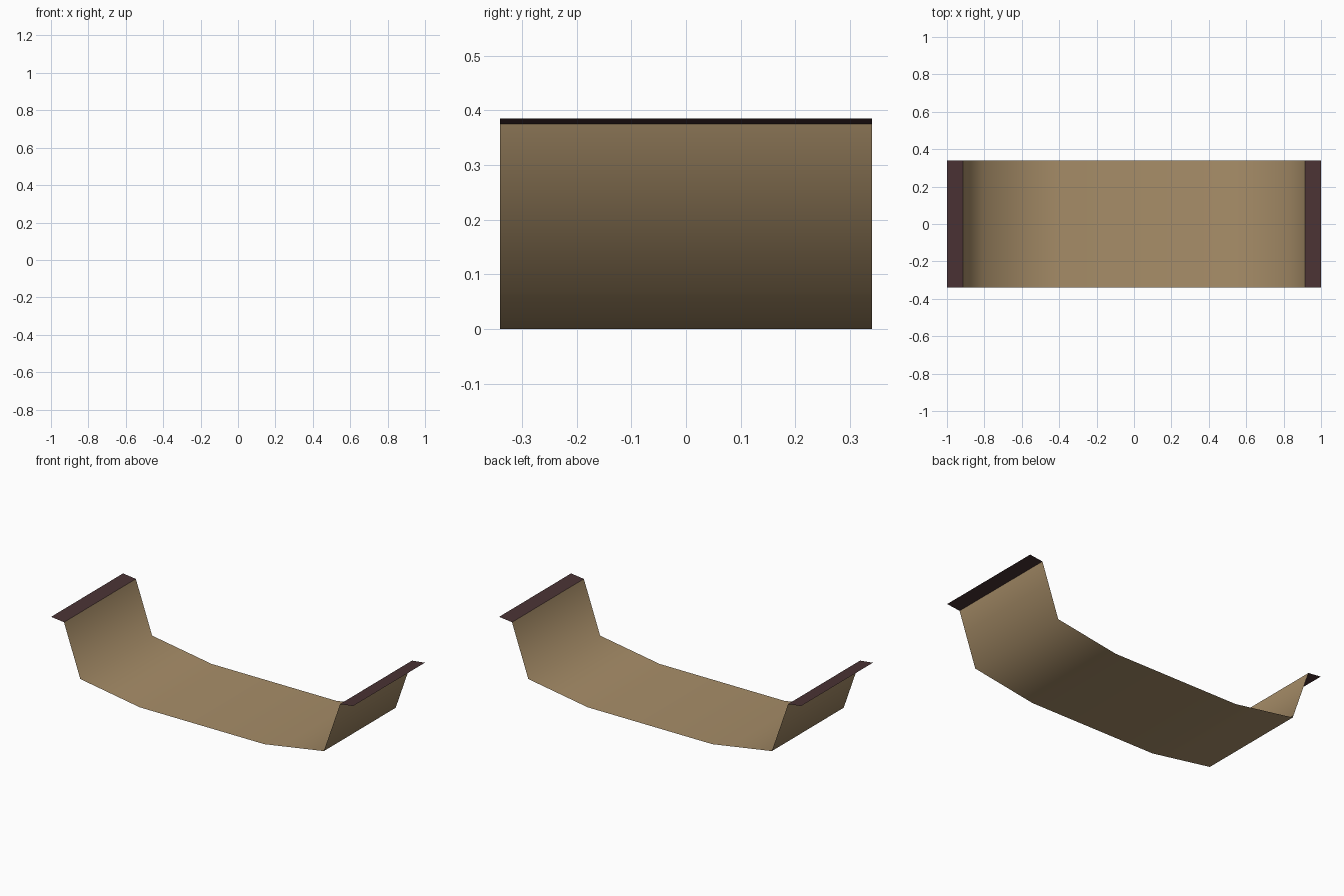
import bpy

if "Cube" in bpy.data.objects:
    bpy.data.objects.remove(bpy.data.objects["Cube"])

HALF_WIDTH = 0.34  # half the depth along y


def material(name, rgb):
    mat = bpy.data.materials.new(name)
    mat.diffuse_color = (*rgb, 1.0)
    mat.use_nodes = True
    mat.node_tree.nodes["Principled BSDF"].inputs["Base Color"].default_value = mat.diffuse_color
    return mat


def sheet(name, profile, mat):
    """Thin sheet: an x-z profile swept along y, upper side facing up."""
    verts = [(x, y, z) for x, z in profile for y in (-HALF_WIDTH, HALF_WIDTH)]
    faces = [(2 * i, 2 * i + 2, 2 * i + 3, 2 * i + 1) for i in range(len(profile) - 1)]
    mesh = bpy.data.meshes.new(name)
    mesh.from_pydata(verts, [], faces)
    mesh.materials.append(mat)
    mesh.update()
    obj = bpy.data.objects.new(name, mesh)
    bpy.context.collection.objects.link(obj)
    return obj


tan = material("tan", (0.39, 0.27, 0.14))
dark_brown = material("dark brown", (0.070, 0.033, 0.035))

# Curved trough: steep side walls, gentle bends, flat bottom
half = [(0.413, 0.0), (0.807, 0.064), (0.915, 0.375)]
trough = sheet("trough", [(-x, z) for x, z in reversed(half)] + half, tan)
trough.data.shade_smooth()

# Dark rim strips, tilting slightly up towards the outside
sheet("left_rim", [(-1.0, 0.385), (-0.915, 0.375)], dark_brown)
sheet("right_rim", [(0.915, 0.375), (1.0, 0.385)], dark_brown)
